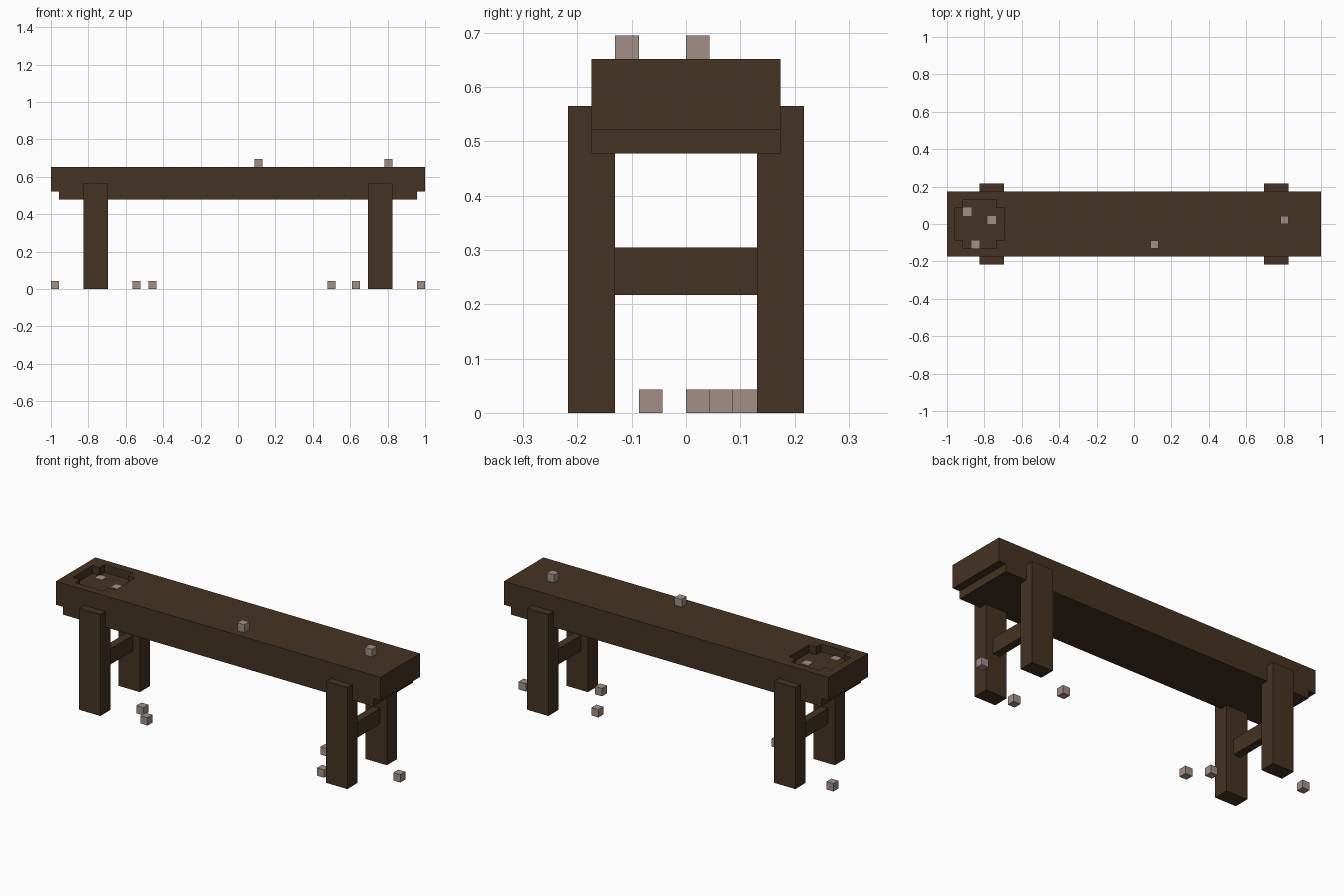
import bpy, bmesh

if "Cube" in bpy.data.objects:
    bpy.data.objects.remove(bpy.data.objects["Cube"])

U = 2 / 46  # grid unit: the bench is 46 units long


def material(name, rgb):
    m = bpy.data.materials.new(name)
    m.diffuse_color = (*rgb, 1)
    m.use_nodes = True
    m.node_tree.nodes["Principled BSDF"].inputs["Base Color"].default_value = m.diffuse_color
    return m


WOOD = material("dark_wood", (0.059, 0.034, 0.017))
STONE = material("pale_stone", (0.36, 0.275, 0.238))


def finish(name, bm, mat):
    bmesh.ops.recalc_face_normals(bm, faces=bm.faces[:])
    me = bpy.data.meshes.new(name)
    bm.to_mesh(me)
    bm.free()
    me.materials.append(mat)
    ob = bpy.data.objects.new(name, me)
    bpy.context.collection.objects.link(ob)
    return ob


def box(name, lo, hi, mat):
    """Axis-aligned box between two corners given in grid units."""
    bm = bmesh.new()
    bmesh.ops.create_cube(bm, size=1)
    for v in bm.verts:
        v.co = [(a if c < 0 else b) * U for c, a, b in zip(v.co, lo, hi)]
    return finish(name, bm, mat)


# Bench top and the slightly shorter layer under it
top = box("bench_top", (-23, -4, 12), (23, 4, 15), WOOD)
box("lower_board", (-22, -4, 11), (22, 4, 12), WOOD)

# Shallow cross-shaped basin cut into the left end
outline = [(3, 2), (2, 2), (2, 3), (-2, 3), (-2, 2), (-3, 2),
           (-3, -2), (-2, -2), (-2, -3), (2, -3), (2, -2), (3, -2)]
bm = bmesh.new()
face = bm.faces.new([bm.verts.new(((x - 19) * U, y * U, 14 * U)) for x, y in outline])
ext = bmesh.ops.extrude_face_region(bm, geom=[face])
for v in ext["geom"]:
    if isinstance(v, bmesh.types.BMVert):
        v.co.z += 3 * U
cutter = finish("basin_cutter", bm, WOOD)
cutter.hide_render = True
cutter.hide_viewport = True
cut = top.modifiers.new("basin", "BOOLEAN")
cut.operation = "DIFFERENCE"
cut.solver = "EXACT"
cut.object = cutter

# Legs and the rail joining each pair
for side, s in (("left", -1), ("right", 1)):
    x0, x1 = sorted((16 * s, 19 * s))
    box(f"{side}_front_leg", (x0, -5, 0), (x1, -3, 13), WOOD)
    box(f"{side}_back_leg", (x0, 3, 0), (x1, 5, 13), WOOD)
    box(f"{side}_rail", (x0 + 1, -3, 5), (x1 - 1, 3, 7), WOOD)

# Small pebbles: on the ground, on the bench, and sunk in the basin floor
pebbles = [(-23, 2, 0), (-13, -2, 0), (-11, -4, 0), (11, 1, 0), (14, -4, 0), (22, 0, 0),
           (2, -3, 15), (18, 0, 15),
           (-21, 1, 13.05), (-18, 0, 13.05), (-20, -3, 13.05)]
for i, (x, y, z) in enumerate(pebbles):
    box(f"pebble_{i + 1}", (x, y, z), (x + 1, y + 1, z + 1), STONE)
